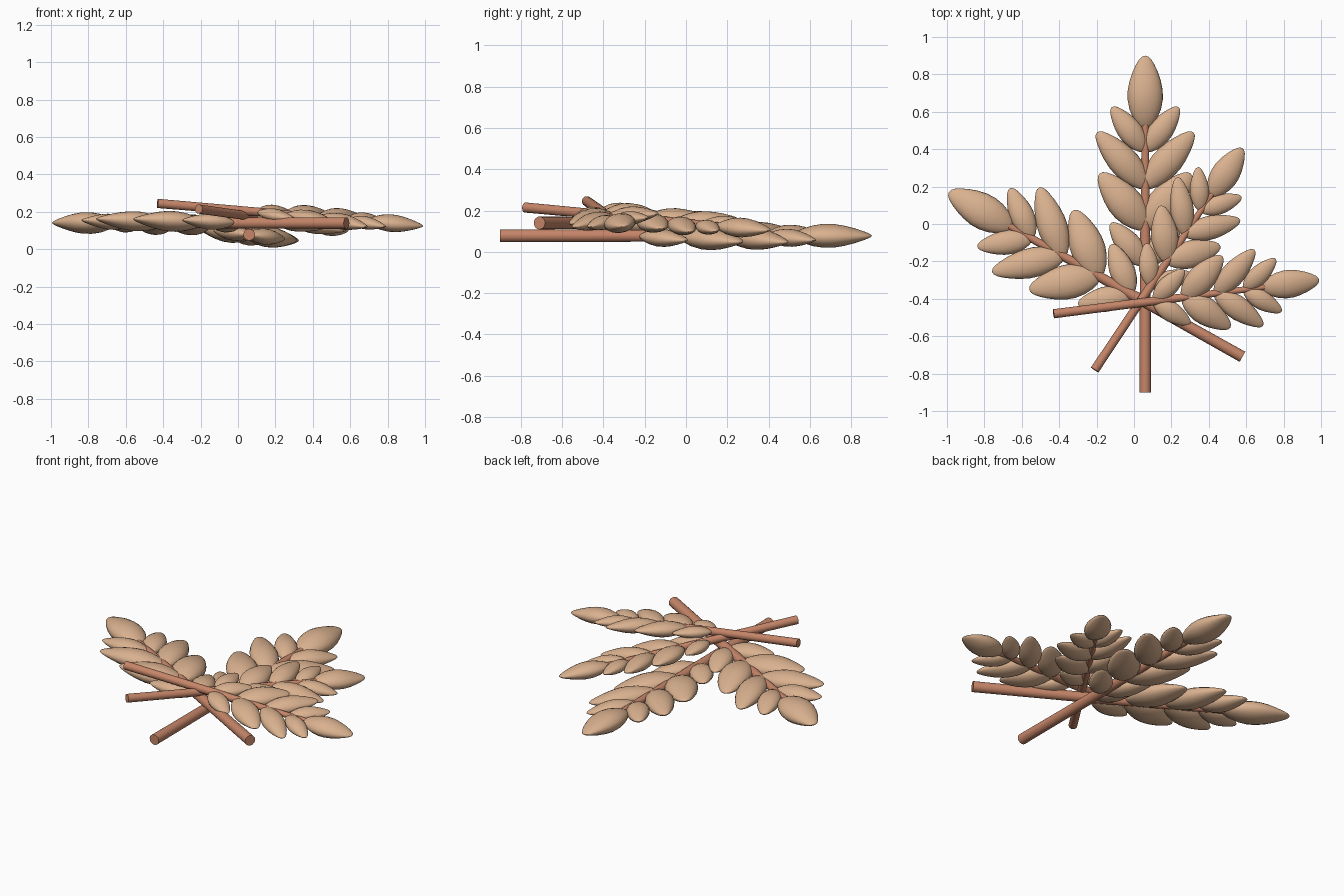
import bpy, bmesh, math
from mathutils import Vector, Matrix

if "Cube" in bpy.data.objects:
    bpy.data.objects.remove(bpy.data.objects["Cube"])


def material(name, rgb):
    m = bpy.data.materials.new(name)
    m.diffuse_color = (*rgb, 1)
    m.use_nodes = True
    m.node_tree.nodes["Principled BSDF"].inputs["Base Color"].default_value = m.diffuse_color
    return m


GRAIN = material("pale_grain", (0.70, 0.44, 0.275))
STEM = material("brown_stem", (0.56, 0.235, 0.14))

# grain outline: fraction of length, fraction of half width
PROFILE = [(0.0, 0.0), (0.015, 0.22), (0.06, 0.45), (0.15, 0.70), (0.27, 0.90),
           (0.40, 1.0), (0.53, 0.99), (0.66, 0.88), (0.78, 0.71), (0.88, 0.52),
           (0.95, 0.34), (0.985, 0.19), (1.0, 0.0)]
# side grains: base x, base y, tip x, tip y, width, thickness
PAIRS = [(0.0, 0.68, 0.185, 0.905, 0.135, 0.085),
         (-0.01, 0.875, 0.245, 1.17, 0.185, 0.11),
         (-0.01, 1.095, 0.26, 1.39, 0.16, 0.105),
         (0.0, 1.29, 0.18, 1.525, 0.13, 0.085)]


def loft(bm, rings):
    """Skin a list of rings; a ring of one point closes an end."""
    vs = [[bm.verts.new(p) for p in r] for r in rings]
    for a, b in zip(vs, vs[1:]):
        n = max(len(a), len(b))
        for i in range(n):
            j = (i + 1) % n
            if len(a) == 1:
                bm.faces.new((a[0], b[i], b[j]))
            elif len(b) == 1:
                bm.faces.new((a[i], b[0], a[j]))
            else:
                bm.faces.new((a[i], b[i], b[j], a[j]))


def add_grain(bm, base, tip, width, thick, n=20):
    base, tip = Vector((*base, 0)), Vector((*tip, 0))
    d = tip - base
    side = Vector((d.y, -d.x, 0)).normalized()
    up = Vector((0, 0, 1))
    rings = []
    for t, w in PROFILE:
        c = base + d * t
        if w == 0:
            rings.append([c])
            continue
        rings.append([c + side * (math.cos(a) * w * width / 2)
                      + up * (math.sin(a) * w ** 1.35 * thick / 2)
                      for a in (2 * math.pi * i / n for i in range(n))])
    loft(bm, rings)


def finish(bm, name, mat, mtx):
    bmesh.ops.recalc_face_normals(bm, faces=bm.faces)
    me = bpy.data.meshes.new(name)
    bm.to_mesh(me)
    bm.free()
    me.materials.append(mat)
    ob = bpy.data.objects.new(name, me)
    bpy.context.collection.objects.link(ob)
    ob.matrix_world = mtx
    bpy.ops.object.select_all(action='DESELECT')
    ob.select_set(True)
    bpy.context.view_layer.objects.active = ob
    bpy.ops.object.shade_smooth_by_angle(angle=math.radians(50))


def stalk(label, start, end, roll):
    """One ear on its stem, 1.8 long before scaling, laid from start to end."""
    start, end = Vector(start), Vector(end)
    f = (end - start).normalized()
    r = f.cross(Vector((0, 0, 1))).normalized()
    r = Matrix.Rotation(math.radians(roll), 3, f) @ r
    u = r.cross(f)
    rot = Matrix((r, f, u)).transposed().to_4x4()
    s = (end - start).length / 1.8
    mtx = Matrix.Translation(start) @ rot @ Matrix.Scale(s, 4)

    # stem with a slight taper inside the ear
    bm = bmesh.new()
    rings = [[Vector((0, 0, 0))]]
    for y, rad in ((0, 0.031), (0.7, 0.029), (1.5, 0.018)):
        rings.append([Vector((math.cos(a) * rad, y, math.sin(a) * rad))
                      for a in (2 * math.pi * i / 20 for i in range(20))])
    rings.append([Vector((0, 1.5, 0))])
    loft(bm, rings)
    finish(bm, label + "_stem", STEM, mtx)

    # mirrored grain pairs and the end grain
    bm = bmesh.new()
    for bx, by, tx, ty, w, t in PAIRS:
        for m in (-1, 1):
            add_grain(bm, (m * bx, by), (m * tx, ty), w, t)
    add_grain(bm, (0, 1.41), (0, 1.8), 0.19, 0.115)
    finish(bm, label + "_grains", GRAIN, mtx)


stalk("upright_ear", (0.06, -0.90, 0.078), (0.06, 0.90, 0.078), 7)
stalk("left_ear", (0.58, -0.71, 0.14), (-0.99, 0.17, 0.14), 5)
stalk("short_upper_ear", (-0.21, -0.78, 0.215), (0.58, 0.405, 0.105), 9)
stalk("short_right_ear", (-0.43, -0.48, 0.245), (0.99, -0.30, 0.125), 9)
